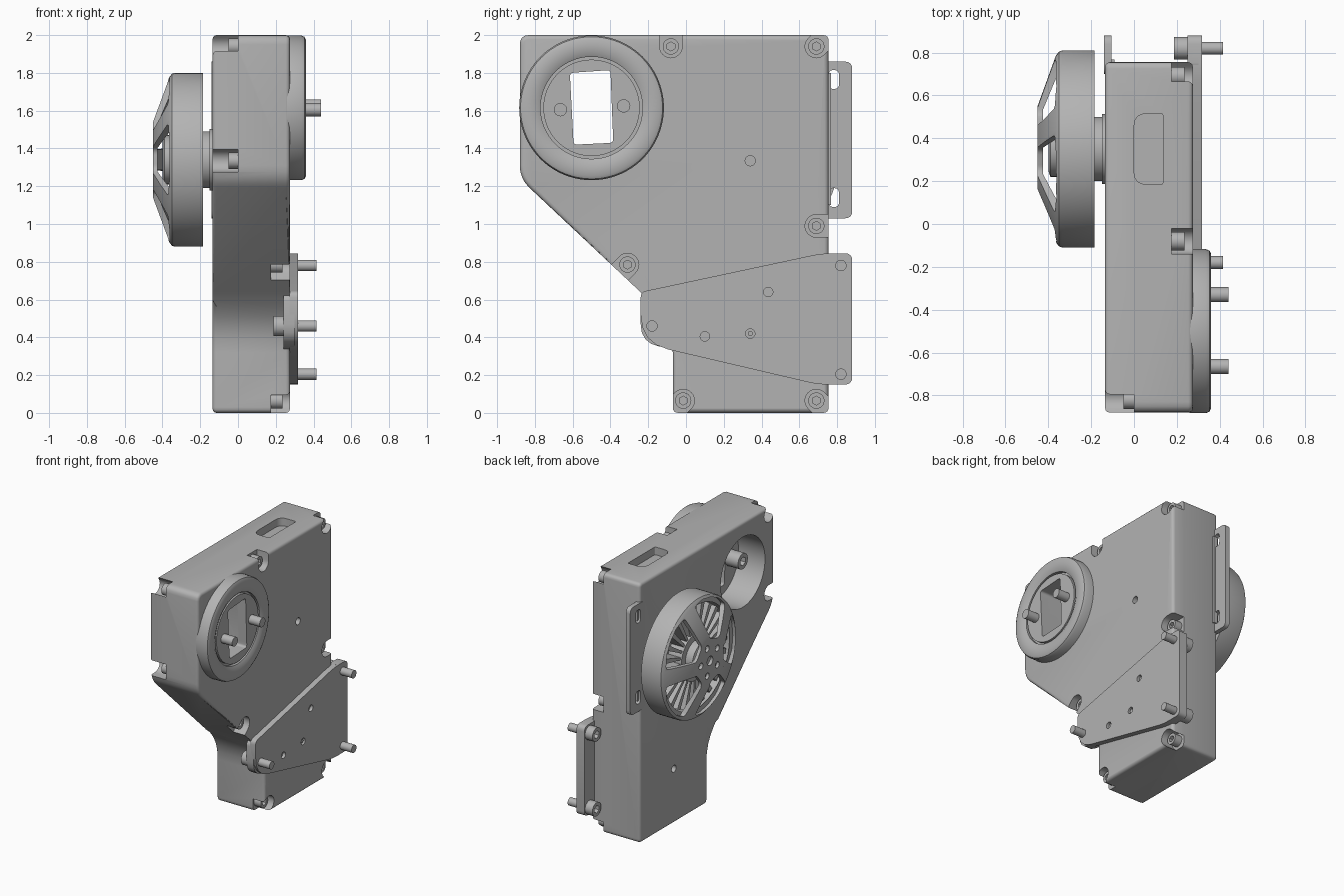
import bpy, bmesh
from math import sin, cos, pi, tau, radians, atan2
from mathutils import Vector

if "Cube" in bpy.data.objects:
    bpy.data.objects.remove(bpy.data.objects["Cube"])

GREY = (0.45, 0.45, 0.45, 1)
mat = bpy.data.materials.new("plain grey")
mat.use_nodes = True
mat.diffuse_color = GREY
mat.node_tree.nodes["Principled BSDF"].inputs["Base Color"].default_value = GREY
parts = []


def finish(name, bm):
    bmesh.ops.recalc_face_normals(bm, faces=bm.faces)
    me = bpy.data.meshes.new(name)
    bm.to_mesh(me)
    bm.free()
    me.materials.append(mat)
    ob = bpy.data.objects.new(name, me)
    bpy.context.collection.objects.link(ob)
    parts.append(ob)
    return ob


def prism(name, pts, x0, x1, bevel=0):
    """Outline in (y, z), extruded along x, with rounded cap edges."""
    bm = bmesh.new()
    base = bm.faces.new([bm.verts.new((x0, y, z)) for y, z in pts])
    out = bmesh.ops.extrude_face_region(bm, geom=[base])["geom"]
    for v in out:
        if isinstance(v, bmesh.types.BMVert):
            v.co.x = x1
    if bevel:
        caps = [e for e in bm.edges if abs(e.verts[0].co.x - e.verts[1].co.x) < 1e-5]
        bmesh.ops.bevel(bm, geom=caps, offset=bevel, segments=3, profile=0.5, affect="EDGES")
    return finish(name, bm)


def lathe(name, y, z, profile, steps=64):
    """Spin an (x, radius) profile about an axis along x."""
    bm = bmesh.new()
    vs = [bm.verts.new((x, y, z + r)) for x, r in profile]
    es = [bm.edges.new(p) for p in zip(vs, vs[1:])]
    if profile[0][1] > 0:
        es.append(bm.edges.new((vs[-1], vs[0])))
    bmesh.ops.spin(bm, geom=vs + es, cent=(0, y, z), axis=(1, 0, 0), angle=tau, steps=steps)
    bmesh.ops.remove_doubles(bm, verts=bm.verts, dist=1e-5)
    return finish(name, bm)


def cyl(name, y, z, r, x0, x1, steps=24):
    return lathe(name, y, z, [(x0, 0), (x0, r), (x1, r), (x1, 0)], steps)


def rounded(pts, r, n=4):
    """Round the corners of an outline; r is one radius or one per corner."""
    out = []
    for i, p in enumerate(pts):
        p, a, b = Vector(p), Vector(pts[i - 1]), Vector(pts[(i + 1) % len(pts)])
        rad = r if isinstance(r, (int, float)) else r[i]
        s, e = p + (a - p).normalized() * rad, p + (b - p).normalized() * rad
        for k in range(n + 1):
            t = k / n
            out.append(tuple(s * (1 - t) ** 2 + p * 2 * t * (1 - t) + e * t * t))
    return out


def box(y0, y1, z0, z1):
    return [(y0, z0), (y1, z0), (y1, z1), (y0, z1)]


def capsule(y, z, dy, dz, r=0.06, length=0.2):
    """Open ended slot outline from a point in one direction."""
    a = atan2(dz, dy)
    arc = [a + pi / 2 + pi * k / 12 for k in range(13)]
    near = [(y + r * cos(t), z + r * sin(t)) for t in arc]
    return near + [(py + length * cos(a), pz + length * sin(a)) for py, pz in (near[-1], near[0])]


def cut(target, cutters):
    for c in cutters:
        m = target.modifiers.new("cut", "BOOLEAN")
        m.operation, m.solver, m.object = "DIFFERENCE", "EXACT", c
    dg = bpy.context.evaluated_depsgraph_get()
    dg.update()
    target_mesh = bpy.data.meshes.new_from_object(target.evaluated_get(dg))
    target.modifiers.clear()
    target.data = target_mesh
    for c in cutters:
        parts.remove(c)
        bpy.data.objects.remove(c)


def bolt(name, y, z, r, head_r, x_head, x_neck, x_end):
    """Socket head bolt: head from x_head to x_neck, shank on to x_end."""
    deep = x_head + (x_neck - x_head) * 0.6
    h = cyl(name, y, z, head_r, x_head, x_neck)
    cut(h, [cyl("socket", y, z, head_r * 0.55, x_head - (deep - x_head), deep, 6)])
    if x_end != x_neck:
        cyl(name + "_shank", y, z, r, x_neck, x_end)


# Main housing
OY, OZ = -0.5, 1.615      # output axis
MY, MZ = 0.35, 1.34       # motor axis
outline = [(-0.07, 0), (0.755, 0), (0.755, 2), (-0.88, 2), (-0.88, 1.24), (-0.22, 0.62), (-0.07, 0.46)]
housing = prism("housing", rounded(outline, [.03, .03, .03, .05, .07, .03, .14]), -0.135, 0.275, 0.022)
front_screws = [(-.08, 1.94, 0, 1), (.69, 1.94, 1, 1), (.69, .99, 1, 0),
                (-.31, .785, -1, -1), (-.015, .065, -1, -1), (.69, .065, 1, -1)]
rear_screws = [(-.82, 1.94, -1, 1), (-.82, 1.335, -1, 0)]
window = [(-.615, 1.80), (-.40, 1.815), (-.385, 1.43), (-.595, 1.42)]
cuts = [prism("pocket", capsule(*s), 0.175, 0.4) for s in front_screws]
cuts += [prism("pocket", capsule(*s), -0.3, 0.0) for s in rear_screws]
cuts.append(cyl("rear_recess", OY, OZ, 0.27, -0.3, 0.09, 64))
cuts.append(prism("window", rounded(window, 0.02), -0.5, 0.5))
cuts.append(cyl("face_hole", 0.34, 1.335, 0.027, 0.2, 0.4))
cuts.append(cyl("rear_hole", 0.34, 0.42, 0.027, -0.3, -0.07))
# Cable slot in the top, outlined in plan and stood upright
slot = prism("slot", rounded([(.185, 0), (.515, 0), (.515, .135), (.185, .135)], [.06, .06, .01, .01]), 1.94, 2.1)
for v in slot.data.vertices:
    v.co = (v.co.z, v.co.y, v.co.x)
slot.data.flip_normals()
cuts.append(slot)
cut(housing, cuts)

# Housing screws
for y, z, _, _ in front_screws:
    bolt("housing_screw", y, z, 0.02, 0.043, 0.235, 0.17, 0.17)
for y, z, _, _ in rear_screws:
    bolt("rear_screw", y, z, 0.02, 0.043, -0.05, 0.005, 0.005)

# Output ring with groove
ring = lathe("output_ring", OY, OZ, [(.26, 0), (.26, .383), (.335, .383), (.352, .376), (.36, .36), (.36, .30),
                                     (.345, .27), (.32, .27), (.32, .255), (.345, .255), (.345, 0)], 96)
cut(ring, [prism("window", rounded(window, 0.02), -0.5, 0.5)])
for y, z in [(-.665, 1.605), (-.33, 1.625)]:
    bolt("output_bolt", y, z, 0.035, 0.06, -0.02, 0.1, 0.44)

# Mounting strip on the back
strip = prism("mounting_strip", rounded(box(.70, .88, 1.03, 1.86), .04), -0.14, -0.105)
slots = [rounded(box(.755, .81, z - .05, z + .05), .026) for z in (1.14, 1.765)]
cut(strip, [prism("slot", s, -0.3, 0.1) for s in slots])
prism("strip_root", box(.74, .768, 1.10, 1.80), -0.125, -0.09)

# Lower side plate, its ear and its nose boss
plate = prism("side_plate", rounded([(-.24, .37), (.70, .15), (.88, .15), (.88, .845), (.72, .845), (-.24, .64)],
                                    [.15, .06, .04, .04, .06, .03]), 0.272, 0.318)
cut(plate, [cyl("hole", y, z, .025, .295, .4) for y, z in [(.435, .64), (.10, .405), (.34, .42)]])
cyl("plate_pin", 0.34, 0.42, 0.013, 0.28, 0.31)
prism("plate_ear", rounded(box(.74, .88, .15, .845), [.01, .04, .04, .01]), 0.25, 0.3)
prism("plate_nose", rounded([(-.24, .37), (-.05, .335), (-.05, .66), (-.24, .62)], [.1, .01, .01, .03]), 0.24, 0.3)
for y, z in [(.82, .78), (.82, .205), (-.18, .46)]:
    bolt("plate_bolt", y, z, 0.03, 0.053, 0.187, 0.25, 0.415)

# Motor bell: thin shell with five flared windows
bell = lathe("motor_bell", MY, MZ, [(-.45, 0), (-.45, .20), (-.365, .435), (-.35, .455), (-.335, .46), (-.185, .46),
                                    (-.185, .415), (-.33, .415), (-.425, .19), (-.425, 0)], 96)


def polar(r, a):
    return (MY + r * cos(a), MZ + r * sin(a))


cuts = [cyl("centre_hole", MY, MZ, 0.035, -0.6, -0.3)]
for k in range(5):
    a = pi + k * tau / 5
    w = [polar(r, a + radians(d)) for r, d in
         [(.17, -18), (.30, -25), (.425, -27), (.44, -14), (.44, 0), (.44, 14), (.425, 27), (.30, 25), (.17, 18)]]
    cuts.append(prism("bell_window", rounded(w, 0.025), -0.6, -0.337))
    cuts.append(cyl("hub_hole", *polar(.11, a + pi / 5), .024, -0.6, -0.3))
cut(bell, cuts)

# Motor inside: core, coil fins, back disc and neck
lathe("motor_core", MY, MZ, [(-.40, 0), (-.40, .10), (-.39, .13), (-.33, .13), (-.33, .18), (-.20, .18), (-.20, 0)])
for k in range(24):
    a = k * tau / 24
    blade = [polar(.16, a - .05), polar(.39, a - .05), polar(.39, a + .05), polar(.16, a + .05)]
    prism("coil_fin", blade, -0.32, -0.2)
cyl("motor_back", MY, MZ, 0.40, -0.215, -0.19, 64)
lathe("motor_neck", MY, MZ, [(-.2, 0), (-.2, .15), (-.15, .15), (-.15, .163), (-.13, .163), (-.13, 0)])

# Shading
bpy.ops.object.select_all(action="DESELECT")
for ob in parts:
    ob.select_set(True)
bpy.context.view_layer.objects.active = housing
bpy.ops.object.shade_smooth_by_angle(angle=radians(32))
